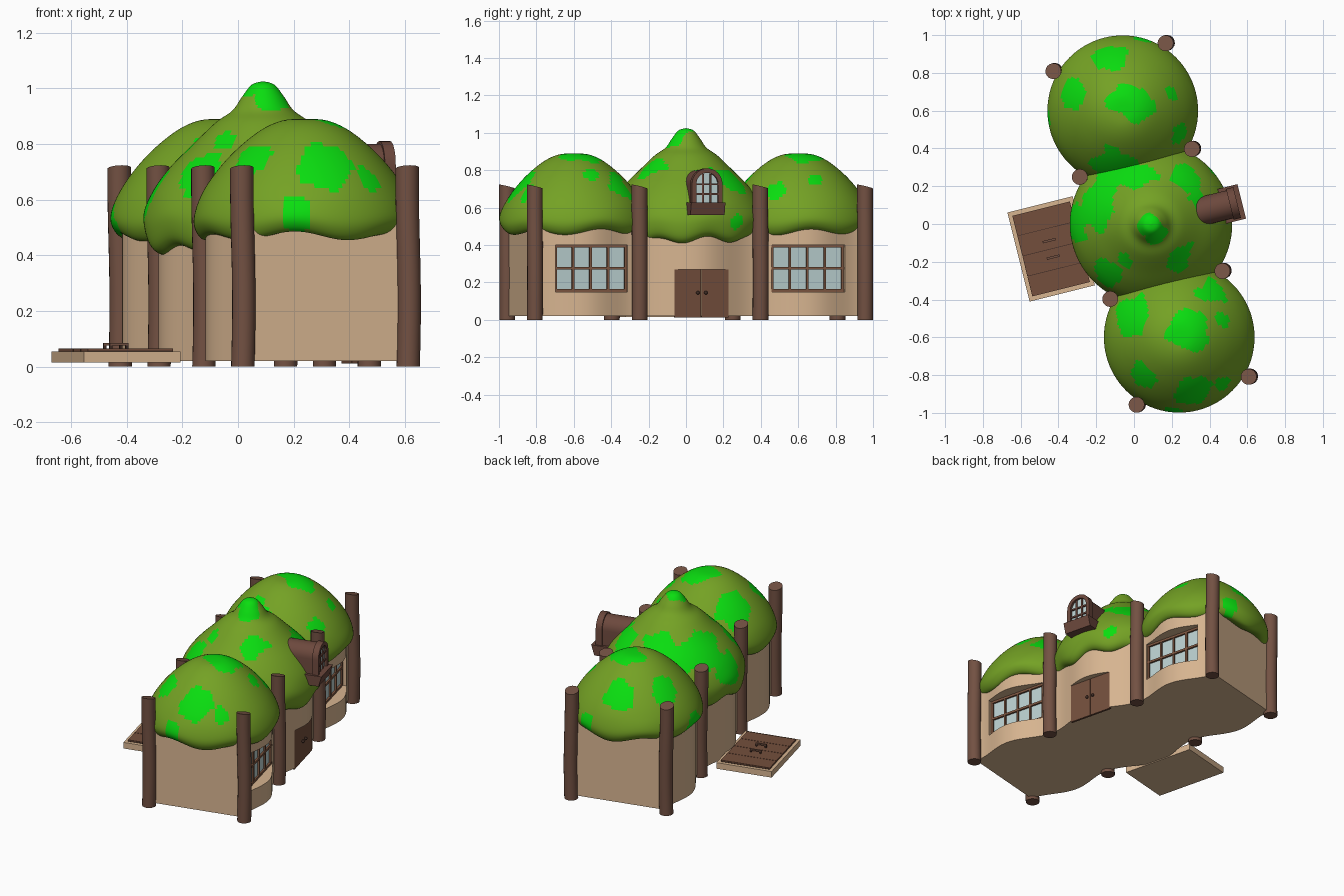
import bpy, bmesh, math
from mathutils import Matrix, Vector, noise

if "Cube" in bpy.data.objects:
    bpy.data.objects.remove(bpy.data.objects["Cube"])

# The house is built in its own frame: u = out of the facade, v = along it
FRAME = Matrix.Translation((0.09, 0, 0)) @ Matrix.Rotation(math.radians(14), 4, 'Z')


def mat(name, r, g, b):
    m = bpy.data.materials.new(name)
    m.diffuse_color = (r, g, b, 1)
    m.use_nodes = True
    m.node_tree.nodes["Principled BSDF"].inputs["Base Color"].default_value = m.diffuse_color
    return m


TAN = mat("tan_plaster", 0.68, 0.46, 0.28)
POST = mat("post_brown", 0.17, 0.082, 0.055)
DOOR = mat("door_brown", 0.175, 0.078, 0.046)
BAR = mat("window_bar_brown", 0.22, 0.10, 0.055)
DORMER = mat("dormer_brown", 0.15, 0.065, 0.046)
OLIVE = mat("olive_roof", 0.175, 0.36, 0.018)
BRIGHT = mat("bright_green_patch", 0.003, 0.73, 0.005)
GLASS = mat("pale_glass", 0.50, 0.64, 0.64)
DARK = mat("dark_metal", 0.05, 0.025, 0.018)


def make(name, bm, *mats, smooth=True):
    bmesh.ops.recalc_face_normals(bm, faces=bm.faces[:])
    me = bpy.data.meshes.new(name)
    bm.to_mesh(me)
    bm.free()
    ob = bpy.data.objects.new(name, me)
    bpy.context.collection.objects.link(ob)
    ob.matrix_world = FRAME
    for m in mats:
        me.materials.append(m)
    if smooth:
        bpy.ops.object.select_all(action='DESELECT')
        ob.select_set(True)
        bpy.context.view_layer.objects.active = ob
        bpy.ops.object.shade_smooth_by_angle(angle=math.radians(35))
    return ob


def prism(name, pts, vec, m, smooth=False):
    bm = bmesh.new()
    face = bm.faces.new([bm.verts.new(p) for p in pts])
    ext = bmesh.ops.extrude_face_region(bm, geom=[face])
    verts = [e for e in ext["geom"] if isinstance(e, bmesh.types.BMVert)]
    bmesh.ops.translate(bm, verts=verts, vec=vec)
    if not any(face in (f,) for f in bm.faces):
        bm.faces.new([v for v in bm.verts if v not in verts])
    return make(name, bm, m, smooth=smooth)


def box(name, u0, u1, v0, v1, z0, z1, m):
    return prism(name, [(u0, v0, z0), (u1, v0, z0), (u1, v1, z0), (u0, v1, z0)],
                 (0, 0, z1 - z0), m)


def cut(ob, u0, v0, v1, z0, z1):
    cutter = box("cutter", u0, 0.7, v0, v1, z0, z1, TAN)
    cutter.hide_render = True
    mod = ob.modifiers.new("opening", 'BOOLEAN')
    mod.operation, mod.solver, mod.object = 'DIFFERENCE', 'EXACT', cutter
    bpy.context.view_layer.update()
    bpy.context.view_layer.objects.active = ob
    bpy.ops.object.modifier_apply(modifier=mod.name)
    bpy.data.objects.remove(cutter, do_unlink=True)


# Walls: three rooms with bulging fronts and backs
def room(name, v0, v1, bulge):
    n = 24
    front = []
    for i in range(n + 1):
        t = i / n
        u = 0.29 + bulge * 0.5 * (1 - math.cos(2 * math.pi * t))
        front.append((u, v0 + (v1 - v0) * t, 0.02))
    back = [(-u, v, z) for u, v, z in reversed(front)]
    return prism(name, front + back, (0, 0, 0.49), TAN, smooth=True)


centre = room("centre_wall", -0.333, 0.333, 0.09)
cut(centre, 0.333, -0.148, 0.148, 0.0, 0.27)
for side, s in (("left", -1), ("right", 1)):
    wall = room(side + "_wall", *sorted((s * 0.333, s * 0.91)), 0.07)
    mid = s * 0.597
    cut(wall, 0.275, mid - 0.2, mid + 0.2, 0.15, 0.40)
    # Window: glass, 4 x 2 panes
    box(side + "_window_glass", 0.274, 0.279, mid - 0.2, mid + 0.2, 0.15, 0.40, GLASS)
    for i in range(5):
        v = mid - 0.193 + i * 0.0965
        box(side + "_window_upright", 0.276, 0.29, v - 0.006, v + 0.006, 0.15, 0.40, BAR)
    for z in (0.157, 0.275, 0.393):
        box(side + "_window_rail", 0.276, 0.291, mid - 0.2, mid + 0.2, z - 0.007, z + 0.007, BAR)

# Front door: two leaves and knobs
for s in (-1, 1):
    box("door_leaf", 0.328, 0.342, *sorted((s * 0.0015, s * 0.148)), 0.012, 0.27, DOOR)
    bm = bmesh.new()
    bmesh.ops.create_uvsphere(bm, u_segments=12, v_segments=8, radius=0.01,
                              matrix=Matrix.Translation((0.349, s * 0.022, 0.145)))
    make("door_knob", bm, DARK)

# Posts: slightly crooked logs with slanted tops
for u in (-0.302, 0.31):
    for v in (-0.91, -0.333, 0.333, 0.91):
        bm = bmesh.new()
        rings = []
        for k in range(9):
            t = k / 8
            ring = []
            for j in range(20):
                a = 2 * math.pi * j / 20
                x, y = 0.042 * math.cos(a), 0.042 * math.sin(a)
                z = 0.713 * t - (0.25 * y if k == 8 else 0)
                ring.append(bm.verts.new((u + x + 0.004 * math.sin(5 * t), v + y, z)))
            rings.append(ring)
        for a, b in zip(rings, rings[1:]):
            for j in range(20):
                bm.faces.new((a[j], a[j - 1], b[j - 1], b[j]))
        bm.faces.new(rings[0])
        bm.faces.new(rings[-1])
        make("post", bm, POST)

# Roof patches in world space: x, y, z, radius
PATCHES = [
    (-.13, .88, .74, .09), (-.01, .64, .88, .11), (-.33, .68, .75, .08), (-.1, .31, .72, .12),
    (.2, .7, .73, .03), (-.44, .55, .5, .07), (.25, .49, .69, .06), (.05, .99, .53, .05),
    (-.2, .1, .74, .13), (-.3, 0, .62, .1), (.03, .27, .8, .09), (-.05, -.2, .82, .05),
    (.09, 0, 1.02, .07), (.12, -.07, .95, .05), (.25, -.18, .83, .08), (.28, .25, .76, .08),
    (.36, .1, .78, .07), (-.14, -.27, .7, .1), (.45, .3, .52, .05),
    (.3, -.58, .88, .11), (-.03, -.48, .73, .12), (.42, -.35, .73, .08), (.04, -.8, .75, .07),
    (.32, -.88, .72, .1), (.2, -.98, .55, .05), (.46, -.5, .8, .03), (.48, -.85, .68, .05)]


def is_patch(p):
    d = min((p - Vector(q[:3])).length - q[3] for q in PATCHES)
    return d + 0.05 * noise.noise(p * 11) < 0


def spline(pts, sub=5):
    out = []
    P = [pts[0]] + pts + [pts[-1]]
    for a, b, c, d in zip(P, P[1:], P[2:], P[3:]):
        for k in range(sub):
            t = k / sub
            out.append([0.5 * (2 * b[i] + (c[i] - a[i]) * t
                               + (2 * a[i] - 5 * b[i] + 4 * c[i] - d[i]) * t * t
                               + (3 * b[i] - a[i] - 3 * c[i] + d[i]) * t ** 3) for i in (0, 1)])
    return out[1:] + [list(pts[-1])]


# Domed roofs with wavy eaves
def dome(name, v0, profile, amp, waves, phase):
    n = 128
    bm = bmesh.new()
    tip = bm.verts.new((0, v0, profile[0][1]))
    rings = []
    for r, z in spline(profile):
        w = min(1, max(0, (0.62 - z) / 0.15))
        ring = []
        for j in range(n):
            a = 2 * math.pi * j / n
            wave = math.sin(waves * a + phase) + 0.4 * math.sin(3 * a + 1)
            ring.append(bm.verts.new((r * math.cos(a), v0 + r * math.sin(a), z + w * amp * wave)))
        rings.append(ring)
    for j in range(n):
        bm.faces.new((tip, rings[0][j - 1], rings[0][j]))
        for a, b in zip(rings, rings[1:]):
            bm.faces.new((a[j], a[j - 1], b[j - 1], b[j]))
    for f in bm.faces:
        f.material_index = int(is_patch(FRAME @ f.calc_center_median()))
    make(name, bm, OLIVE, BRIGHT)


SIDE = [(0, .89), (.08, .884), (.16, .848), (.25, .775), (.325, .69), (.375, .61),
        (.398, .54), (.39, .495), (.36, .468), (.31, .48), (.26, .51)]
MIDDLE = [(0, 1.025), (.04, 1.013), (.075, .97), (.11, .92), (.17, .877), (.25, .80),
          (.33, .72), (.39, .64), (.425, .56), (.428, .50), (.41, .445), (.37, .425), (.31, .46)]
dome("left_roof", -0.618, SIDE, 0.013, 6, 0.5)
dome("right_roof", 0.618, SIDE, 0.013, 6, 2.0)
dome("centre_roof", 0, MIDDLE, 0.016, 9, 1.0)


# Dormer with arched window
def arch(u, w, z0, top):
    pts = [(u, w, z0)]
    for i in range(17):
        a = math.pi * i / 16
        pts.append((u, w * math.cos(a), top - w + w * math.sin(a)))
    return pts + [(u, -w, z0)]


prism("dormer_body", arch(0.15, 0.076, 0.58, 0.80), (0.30, 0, 0), DORMER, True)
prism("dormer_frame", arch(0.43, 0.084, 0.60, 0.81) + arch(0.43, 0.06, 0.60, 0.786)[::-1],
      (0.04, 0, 0), DORMER, True)
prism("dormer_glass", arch(0.449, 0.062, 0.61, 0.788), (0.005, 0, 0), GLASS)
for v in (-0.021, 0.021):
    box("dormer_upright", 0.452, 0.462, v - 0.005, v + 0.005, 0.61, 0.78, DORMER)
for z in (0.672, 0.725):
    box("dormer_rail", 0.452, 0.463, -0.062, 0.062, z - 0.005, z + 0.005, DORMER)
prism("dormer_sill", [(0.36, -0.094, 0.56), (0.475, -0.094, 0.56), (0.495, -0.094, 0.627),
                      (0.36, -0.094, 0.627)], (0, 0.188, 0), DORMER)

# Cellar hatch at the back: tan curb, four planks, two handles
HU = -0.545
box("hatch_curb", HU - 0.178, HU + 0.178, -0.243, 0.243, 0.015, 0.055, TAN)
box("hatch_gap", HU - 0.155, HU + 0.155, -0.22, 0.22, 0.05, 0.058, DARK)
for i in range(4):
    v = -0.22 + i * 0.11
    box("hatch_plank", HU - 0.157, HU + 0.157, v + 0.0015, v + 0.1085, 0.05, 0.065, DOOR)
for v in (-0.045, 0.045):
    for du in (-0.03, 0.03):
        box("hatch_handle_foot", HU + du - 0.005, HU + du + 0.005, v - 0.005, v + 0.005,
            0.06, 0.082, DARK)
    box("hatch_handle", HU - 0.035, HU + 0.035, v - 0.006, v + 0.006, 0.077, 0.086, POST)
